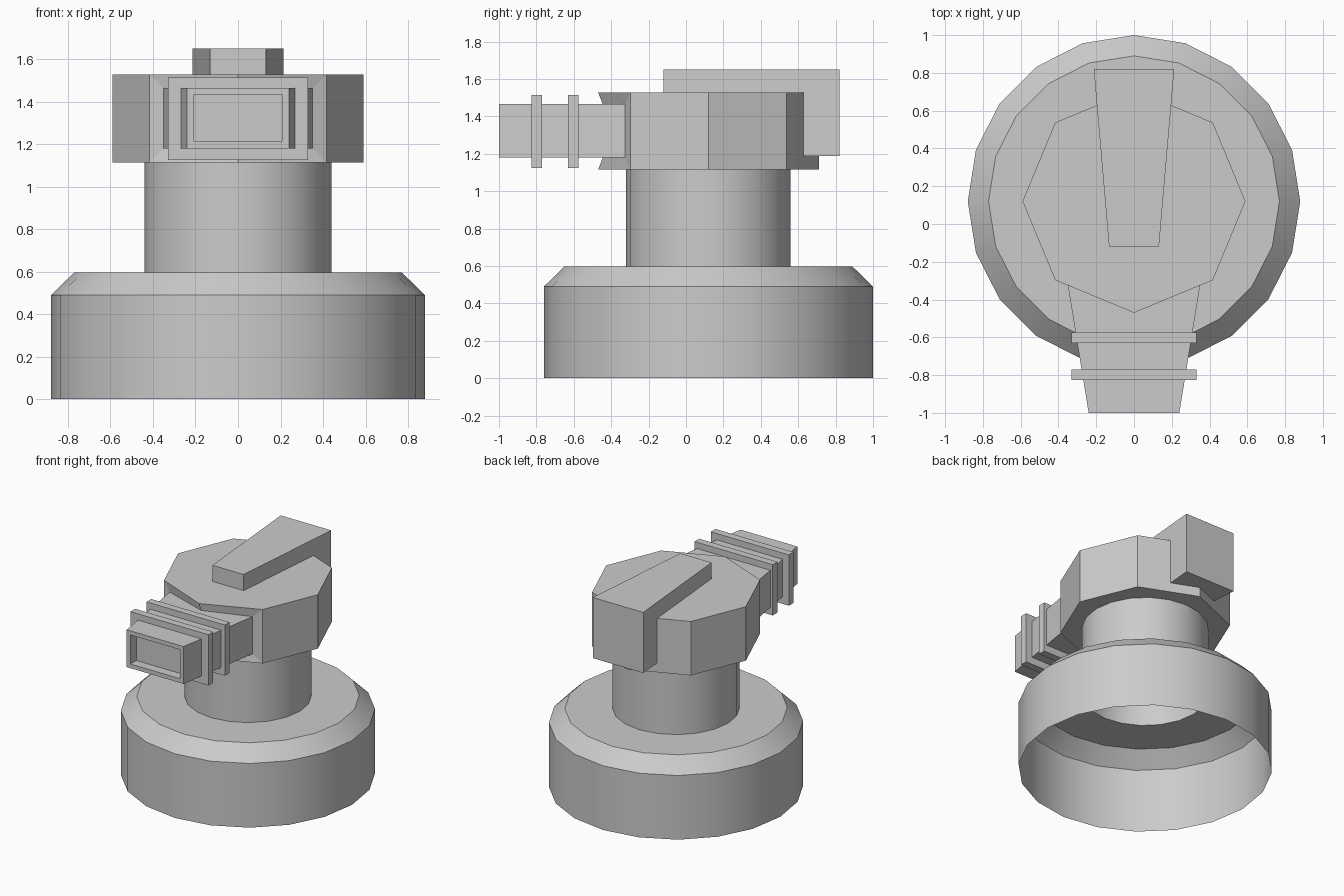
import bpy, bmesh
from math import sin, cos, pi, radians

if "Cube" in bpy.data.objects:
    bpy.data.objects.remove(bpy.data.objects["Cube"])

CY = 0.12  # y of the turning axis


def finish(bm, name, smooth=False, recalc=True):
    if recalc:
        bmesh.ops.recalc_face_normals(bm, faces=bm.faces[:])
    me = bpy.data.meshes.new(name)
    bm.to_mesh(me)
    bm.free()
    if smooth:
        me.shade_smooth()
        me.set_sharp_from_angle(angle=radians(30))
    ob = bpy.data.objects.new(name, me)
    bpy.context.collection.objects.link(ob)
    return ob


def ring(bm, r, z, n):
    return [bm.verts.new((r * cos(pi / 2 + 2 * pi * i / n),
                          CY + r * sin(pi / 2 + 2 * pi * i / n), z)) for i in range(n)]


def bridge(bm, a, b):
    n = len(a)
    return [bm.faces.new((a[i], a[(i + 1) % n], b[(i + 1) % n], b[i])) for i in range(n)]


def loft(bm, lower, upper):
    """Closed solid between two matching loops."""
    a = [bm.verts.new(p) for p in lower]
    b = [bm.verts.new(p) for p in upper]
    bm.faces.new(a)
    bm.faces.new(b)
    return bridge(bm, a, b)


# base and neck: one open turned shell with 20 sides
bm = bmesh.new()
rings = [ring(bm, r, z, 20) for r, z in
         [(0.88, 0), (0.88, 0.49), (0.77, 0.597), (0.44, 0.597), (0.44, 1.115)]]
for a, b in zip(rings, rings[1:]):
    bridge(bm, a, b)
finish(bm, "base_and_neck", smooth=True, recalc=False)

# octagonal head, its two front faces funnel in to the nozzle
ZB, ZT = 1.18, 1.465
bm = bmesh.new()
lo, hi = ring(bm, 0.59, 1.115, 8), ring(bm, 0.59, 1.527, 8)
bm.faces.new(lo)
bm.faces.new(hi)
sides = bridge(bm, lo, hi)
bmesh.ops.delete(bm, geom=[sides[3], sides[4]], context='FACES_ONLY')
mouth = [(-0.35, -0.325), (0, -0.445), (0.35, -0.325)]
outer = lo[3:6] + hi[5:2:-1]
inner = [bm.verts.new((x, y, ZB)) for x, y in mouth] + \
        [bm.verts.new((x, y, ZT)) for x, y in reversed(mouth)]
bridge(bm, outer, inner)
finish(bm, "head")

# tapered nozzle with a recessed end
bm = bmesh.new()
plan = [(-0.24, -1), (0.24, -1), (0.35, -0.325), (0, -0.445), (-0.35, -0.325)]
end = loft(bm, [(x, y, ZB) for x, y in plan], [(x, y, ZT) for x, y in plan])[0]
bmesh.ops.recalc_face_normals(bm, faces=bm.faces[:])
bmesh.ops.inset_region(bm, faces=[end], thickness=0.045)
deep = bmesh.ops.extrude_discrete_faces(bm, faces=[end])['faces'][0]
bmesh.ops.translate(bm, verts=deep.verts[:], vec=(0, 0.07, 0))
finish(bm, "nozzle", recalc=False)

# two collars around the nozzle
for i, y in enumerate((-0.603, -0.798)):
    bm = bmesh.new()
    bmesh.ops.create_cube(bm, size=1)
    bmesh.ops.scale(bm, vec=(0.66, 0.056, 0.388), verts=bm.verts[:])
    bmesh.ops.translate(bm, vec=(0, y, 1.319), verts=bm.verts[:])
    finish(bm, f"nozzle_collar_{i + 1}")

# tapered lever on top, bent down over the back
bm = bmesh.new()
profile = [(-0.12, 1.527), (-0.12, 1.65), (0.82, 1.65), (0.82, 1.187), (0.6, 1.187), (0.6, 1.527)]
half = lambda y: 0.132 + 0.081 * (y + 0.12) / 0.94
loft(bm, [(-half(y), y, z) for y, z in profile], [(half(y), y, z) for y, z in profile])
finish(bm, "lever")
